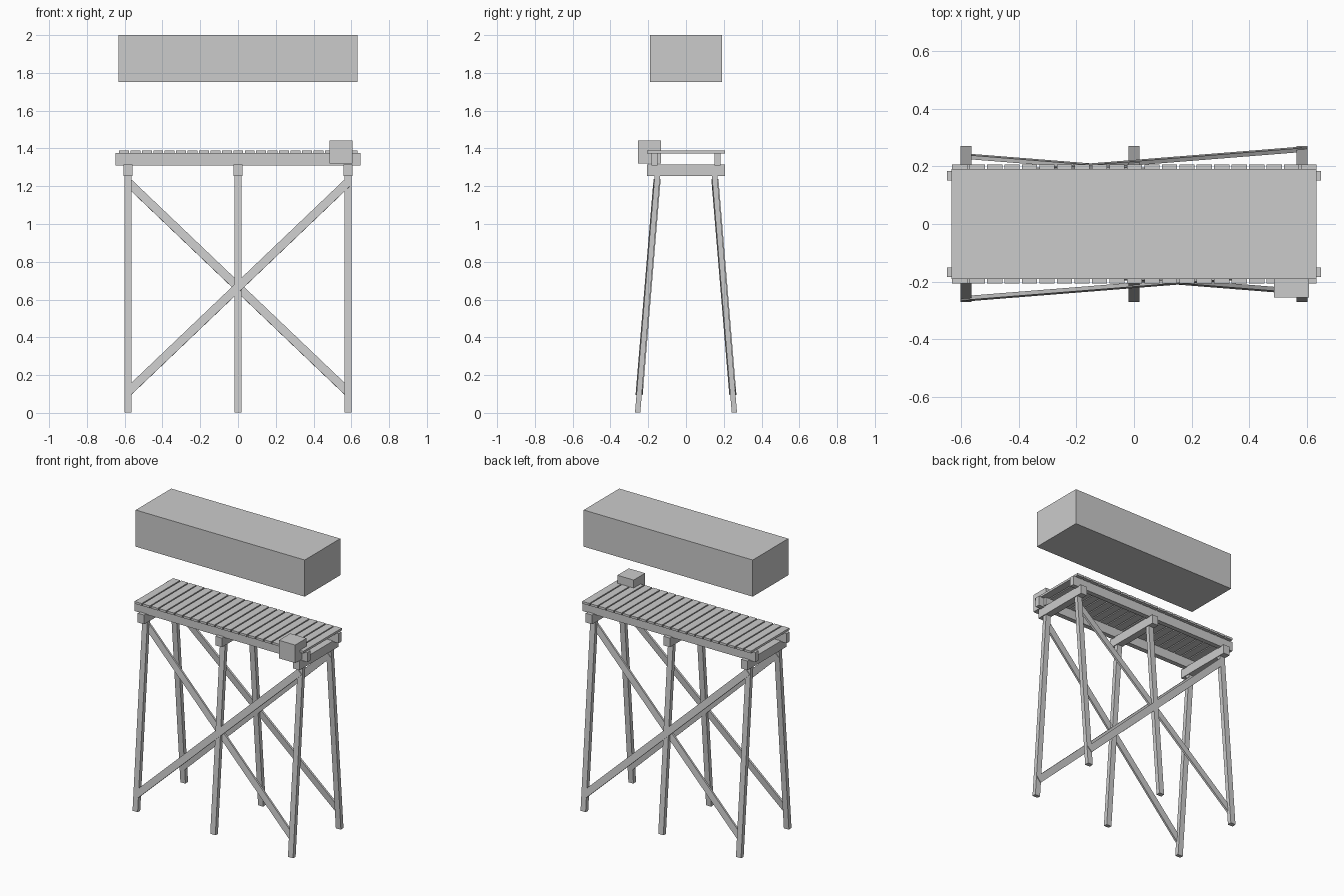
import bpy
from mathutils import Vector, Matrix

if "Cube" in bpy.data.objects:
    bpy.data.objects.remove(bpy.data.objects["Cube"])


def box(name, lo, hi):
    """Axis-aligned box between two corners."""
    lo, hi = Vector(lo), Vector(hi)
    bpy.ops.mesh.primitive_cube_add(size=1, location=(lo + hi) / 2)
    ob = bpy.context.object
    ob.name = name
    ob.scale = hi - lo
    return ob


def beam(name, a, b, normal, width, thick):
    """Rectangular beam from a to b, thin along the given normal."""
    a, b = Vector(a), Vector(b)
    d = (b - a).normalized()
    n = (normal - d * normal.dot(d)).normalized()
    w = n.cross(d)
    rot = Matrix((w, n, d)).transposed().to_4x4()
    size = Matrix.Diagonal((width, thick, (b - a).length, 1))
    bpy.ops.mesh.primitive_cube_add(size=1)
    ob = bpy.context.object
    ob.name = name
    ob.matrix_world = Matrix.Translation((a + b) / 2) @ rot @ size
    return ob


FOOT_Y, TOP_Y, TOP_Z = 0.256, 0.151, 1.26
SLOPE = (FOOT_Y - TOP_Y) / TOP_Z

# Floating load block and the small control box on the front rail
box("load_block", (-0.633, -0.19, 1.752), (0.633, 0.19, 2.0))
box("control_box", (0.485, -0.255, 1.32), (0.607, -0.133, 1.442))

# Deck planks
count, x0, x1, gap = 21, -0.63, 0.633, 0.008
pitch = (x1 - x0 + gap) / count
for i in range(count):
    x = x0 + i * pitch
    box("deck_plank", (x, -0.206, 1.373), (x + pitch - gap, 0.206, 1.388))

# Cross caps under the rails
for x in (-0.582, 0, 0.582):
    box("cross_cap", (x - 0.024, -0.207, 1.253), (x + 0.024, 0.207, 1.315))

for s in (-1, 1):
    side = "front" if s < 0 else "back"
    # Long rail
    y = s * 0.167
    box(side + "_rail", (-0.648, y - 0.016, 1.31), (0.648, y + 0.016, 1.375))

    # Splayed legs
    normal = Vector((0, s, SLOPE)).normalized()
    for x in (-0.582, 0, 0.582):
        beam(side + "_leg", (x, s * FOOT_Y, 0.002), (x, s * TOP_Y, TOP_Z),
             normal, 0.038, 0.028)

    # Crossed braces: one outside the legs, one inside
    def leg_point(x, z, offset):
        return (x, s * (FOOT_Y - SLOPE * z + offset), z)

    beam(side + "_outer_brace", leg_point(s * 0.583, 0.11, 0.012),
         leg_point(-s * 0.583, 1.222, 0.012), normal, 0.045, 0.014)
    beam(side + "_inner_brace", leg_point(-s * 0.583, 0.11, -0.012),
         leg_point(s * 0.583, 1.222, -0.012), normal, 0.045, 0.014)
